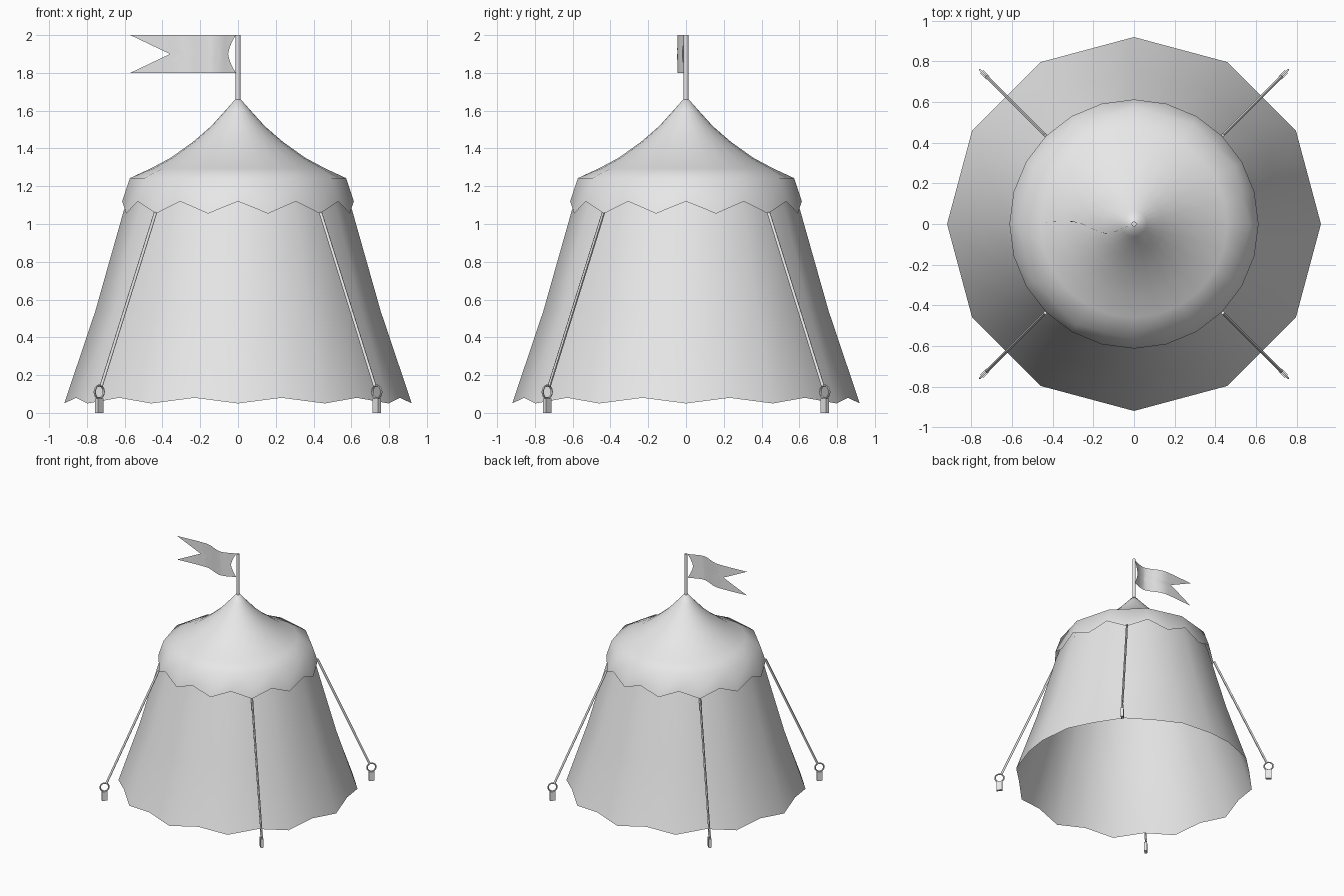
import bpy, bmesh, math
from mathutils import Vector, Matrix

cube = bpy.data.objects.get("Cube")
if cube:
    bpy.data.objects.remove(cube, do_unlink=True)

# Single cloth colour
grey = bpy.data.materials.new("light_grey")
grey.use_nodes = True
grey.diffuse_color = (0.8, 0.8, 0.8, 1)
grey.node_tree.nodes["Principled BSDF"].inputs["Base Color"].default_value = (0.8, 0.8, 0.8, 1)

SIDES = 24
FLAT = math.cos(math.pi / 12)  # puts odd points on the edges of a 12-gon


def finish(name, bm, angle=60):
    bmesh.ops.recalc_face_normals(bm, faces=bm.faces)
    mesh = bpy.data.meshes.new(name)
    bm.to_mesh(mesh)
    bm.free()
    obj = bpy.data.objects.new(name, mesh)
    bpy.context.collection.objects.link(obj)
    mesh.materials.append(grey)
    bpy.ops.object.select_all(action='DESELECT')
    obj.select_set(True)
    bpy.context.view_layer.objects.active = obj
    bpy.ops.object.shade_smooth_by_angle(angle=math.radians(angle))
    return obj


def loft(name, profile, cap=False):
    """Rings of (radius, height, odd point radius factor, odd point lift)."""
    bm = bmesh.new()
    rings = []
    for r, z, factor, lift in profile:
        ring = []
        for i in range(SIDES):
            a = math.tau * i / SIDES
            k = r * (factor if i % 2 else 1)
            ring.append(bm.verts.new((k * math.cos(a), k * math.sin(a), z + lift * (i % 2))))
        rings.append(ring)
    for low, high in zip(rings, rings[1:]):
        for i in range(SIDES):
            j = (i + 1) % SIDES
            bm.faces.new((low[i], low[j], high[j], high[i]))
    if cap:
        bm.faces.new(rings[-1])
    return finish(name, bm)


def rod(name, start, end, radius, sides=8):
    start, end = Vector(start), Vector(end)
    axis = end - start
    place = Matrix.Translation((start + end) / 2) @ axis.to_track_quat('Z', 'Y').to_matrix().to_4x4()
    bm = bmesh.new()
    bmesh.ops.create_cone(bm, cap_ends=True, segments=sides, radius1=radius,
                          radius2=radius, depth=axis.length, matrix=place)
    return finish(name, bm)


# Tent wall with scalloped hem
loft("tent_wall", [(0.92, 0.05, FLAT, 0.03), (0.755, 0.54, FLAT, 0),
                   (0.605, 1.07, FLAT, 0), (0.55, 1.22, FLAT, 0)])

# Roof with zigzag valance
roof = [(0.613, 1.12, 1, -0.065), (0.572, 1.243, FLAT, 0)]
for r, z in [(0.46, 1.295), (0.354, 1.352), (0.238, 1.435), (0.143, 1.517),
             (0.063, 1.605), (0.016, 1.658)]:
    roof.append((r, z, 1, 0))
loft("roof", roof, cap=True)

# Flag pole
rod("flag_pole", (0, 0, 1.62), (0, 0, 2), 0.013)

# Waving swallowtail flag, as columns of (x, y) with ends bent at the middle row
wave = [(0, 0), (0.04, -0.014), (0.09, -0.037), (0.14, -0.047), (0.19, -0.03),
        (0.25, 0), (0.30, 0.014), (0.40, 0.011), (0.57, -0.002)]


def wave_y(d):
    for (a, ya), (b, yb) in zip(wave, wave[1:]):
        if d <= b:
            return ya + (yb - ya) * (d - a) / (b - a)
    return wave[-1][1]


bm = bmesh.new()
ROWS, COLS = 8, 24
grid = []
for row in range(ROWS + 1):
    t = 2 * row / ROWS - 1
    near = 0.012 + 0.04 * (1 - abs(t) ** 1.5)
    far = 0.36 + 0.21 * abs(t)
    line = []
    for c in range(COLS + 1):
        d = near + (far - near) * c / COLS
        line.append(bm.verts.new((-d, wave_y(d), 1.9 + 0.1 * t)))
    grid.append(line)
for a, b in zip(grid, grid[1:]):
    for c in range(COLS):
        bm.faces.new((a[c], a[c + 1], b[c + 1], b[c]))
finish("flag", bm)

# Guy ropes, rings and pegs at the four diagonals
for name, sx, sy in [("front_left", 1, -1), ("front_right", -1, -1),
                     ("back_left", 1, 1), ("back_right", -1, 1)]:
    rod(name + "_rope", (0.437 * sx, 0.437 * sy, 1.06), (0.725 * sx, 0.725 * sy, 0.14), 0.009, 6)
    turn = Matrix.Rotation(math.atan2(sy, sx), 4, 'Z')

    # Ring standing in the radial plane
    bm = bmesh.new()
    loops = []
    for i in range(16):
        a = math.tau * i / 16
        loop = []
        for j in range(6):
            b = math.tau * j / 6
            k = 0.034 + 0.006 * math.cos(b)
            p = Vector((1.039 + k * math.cos(a), 0.006 * math.sin(b), 0.111 + k * math.sin(a)))
            loop.append(bm.verts.new(turn @ p))
        loops.append(loop)
    for i in range(16):
        a, b = loops[i], loops[(i + 1) % 16]
        for j in range(6):
            k = (j + 1) % 6
            bm.faces.new((a[j], b[j], b[k], a[k]))
    finish(name + "_ring", bm)

    # Peg
    bm = bmesh.new()
    bmesh.ops.create_cube(bm, size=1, matrix=turn @ Matrix.Translation((1.039, 0, 0.038))
                          @ Matrix.Diagonal((0.044, 0.022, 0.076, 1)))
    finish(name + "_peg", bm, 30)
